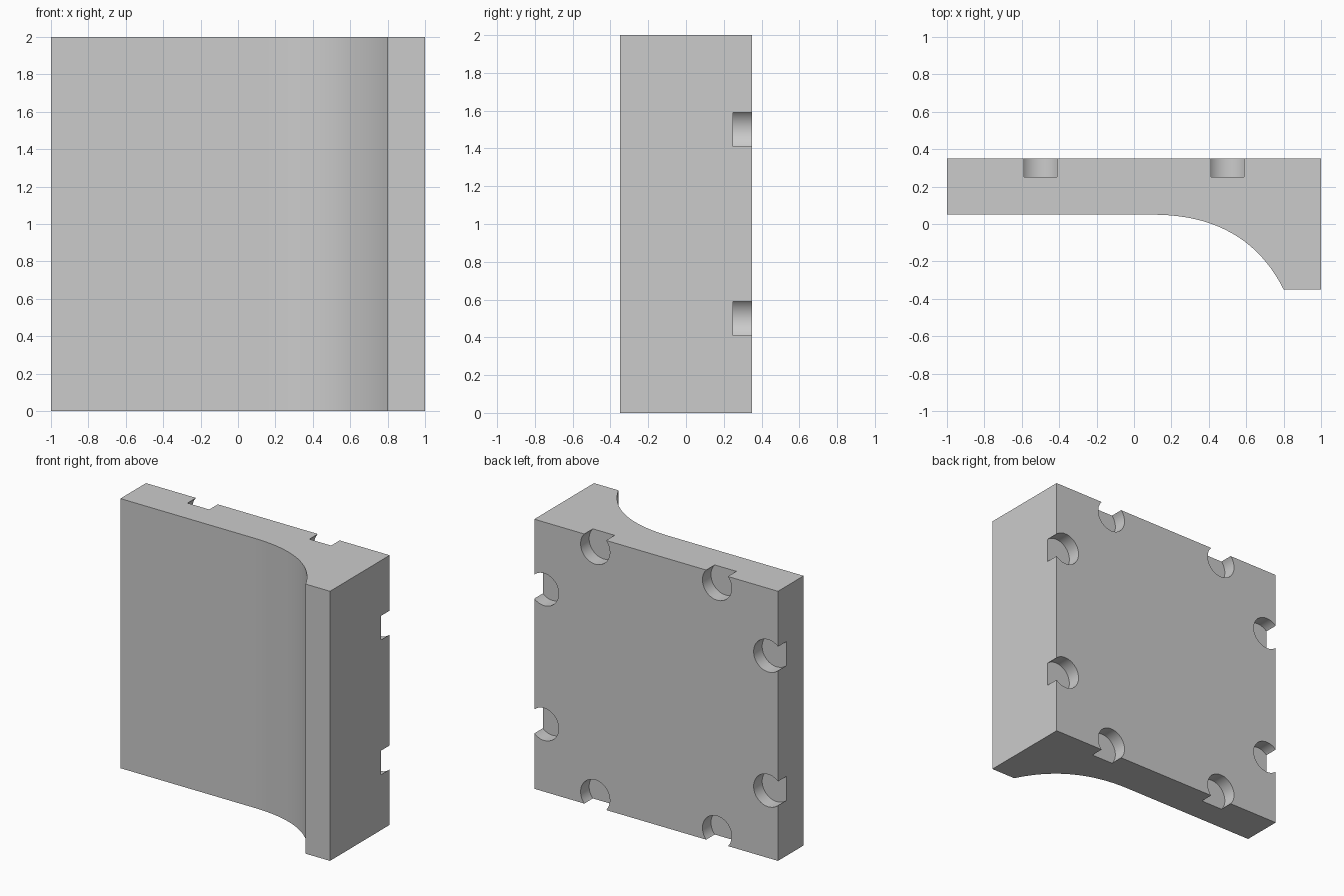
import bpy, bmesh
from math import pi
from mathutils import Matrix, Vector

if "Cube" in bpy.data.objects:
    bpy.data.objects.remove(bpy.data.objects["Cube"])


def add_object(name, bm):
    bmesh.ops.recalc_face_normals(bm, faces=bm.faces[:])
    mesh = bpy.data.meshes.new(name)
    bm.to_mesh(mesh)
    bm.free()
    ob = bpy.data.objects.new(name, mesh)
    bpy.context.collection.objects.link(ob)
    return ob


# Wall panel: plan profile with a flared curve on the front, extruded upward
P0, P1, P2 = Vector((0.1, 0.05)), Vector((0.6, 0.05)), Vector((0.8, -0.35))
STEPS = 20
flare = []
for i in range(STEPS + 1):
    t = i / STEPS
    flare.append(P0 * (1 - t) ** 2 + P1 * 2 * t * (1 - t) + P2 * t ** 2)
profile = [(-1, 0.35), (-1, 0.05)] + [tuple(p) for p in flare] + [(1, -0.35), (1, 0.35)]

bm = bmesh.new()
face = bm.faces.new([bm.verts.new((x, y, 0)) for x, y in profile])
top = bmesh.ops.extrude_face_region(bm, geom=[face])["geom"]
bmesh.ops.translate(bm, vec=(0, 0, 2), verts=[g for g in top if isinstance(g, bmesh.types.BMVert)])
panel = add_object("wall_panel", bm)

# Connector sockets: two shallow round pockets breaking through each back edge
RADIUS, INSET, DEPTH, OVER = 0.12, 0.08, 0.1, 0.1
bm = bmesh.new()
for along in (-0.5, 0.5):
    for side in (-1, 1):
        edge = side * (1 - INSET)
        for x, z in ((edge, along), (along, edge)):
            place = Matrix.Translation((x, 0.35 + (OVER - DEPTH) / 2, 1 + z)) @ Matrix.Rotation(pi / 2, 4, 'X')
            bmesh.ops.create_cone(bm, cap_ends=True, segments=48, radius1=RADIUS,
                                  radius2=RADIUS, depth=DEPTH + OVER, matrix=place)
cutter = add_object("socket_cutter", bm)
cutter.hide_render = True

cut = panel.modifiers.new("sockets", 'BOOLEAN')
cut.operation = 'DIFFERENCE'
cut.solver = 'EXACT'
cut.object = cutter

bpy.context.view_layer.objects.active = panel
panel.select_set(True)
bpy.ops.object.modifier_apply(modifier=cut.name)
bpy.data.objects.remove(cutter)
bpy.ops.object.shade_smooth_by_angle(angle=pi / 6)
